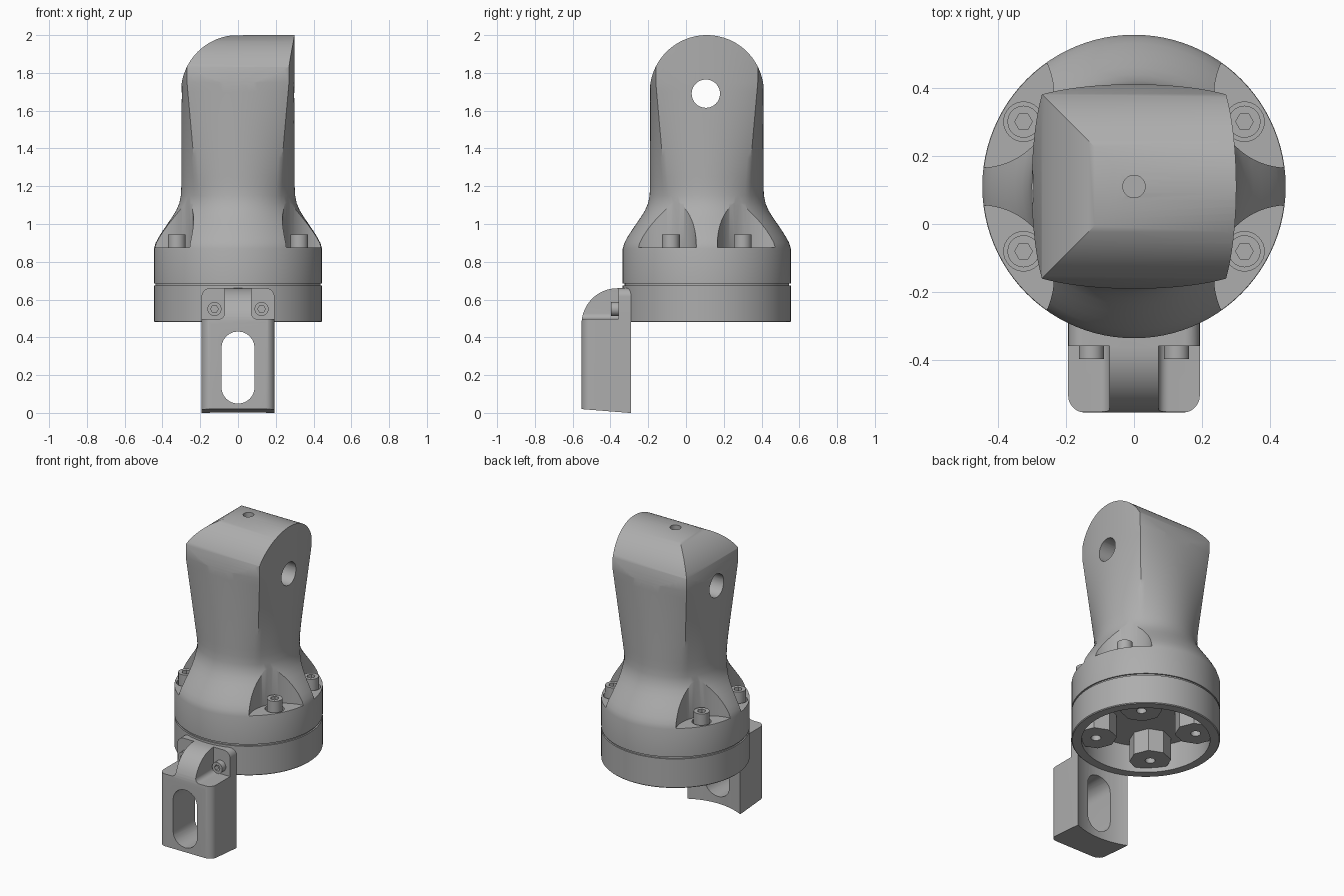
import bpy, bmesh
from math import sin, cos, tan, pi, radians

if "Cube" in bpy.data.objects:
    bpy.data.objects.remove(bpy.data.objects["Cube"])

grey = bpy.data.materials.new("machined_grey")
grey.use_nodes = True
grey.diffuse_color = (0.42, 0.42, 0.42, 1)
grey.node_tree.nodes["Principled BSDF"].inputs["Base Color"].default_value = (0.42, 0.42, 0.42, 1)

CY = 0.11          # depth position of the main axis
R = 0.445          # flange radius


def finish(name, bm):
    bmesh.ops.recalc_face_normals(bm, faces=bm.faces)
    mesh = bpy.data.meshes.new(name)
    bm.to_mesh(mesh)
    bm.free()
    mesh.materials.append(grey)
    ob = bpy.data.objects.new(name, mesh)
    bpy.context.collection.objects.link(ob)
    return ob


def loft(name, rings):
    bm = bmesh.new()
    loops = [[bm.verts.new(p) for p in ring] for ring in rings]
    for a, b in zip(loops, loops[1:]):
        for i in range(len(a)):
            j = (i + 1) % len(a)
            bm.faces.new((a[i], a[j], b[j], b[i]))
    bm.faces.new(loops[0])
    bm.faces.new(loops[-1])
    return finish(name, bm)


def prism(name, pts, axis, lo, hi):
    place = {"x": lambda a, b, h: (h, a, b),
             "y": lambda a, b, h: (a, h, b),
             "z": lambda a, b, h: (a, b, h)}[axis]
    return loft(name, [[place(a, b, h) for a, b in pts] for h in (lo, hi)])


def arc(cx, cy, r, start, end, n=12):
    steps = [radians(start + (end - start) * i / n) for i in range(n + 1)]
    return [(cx + r * cos(t), cy + r * sin(t)) for t in steps]


def circle(cx, cy, r, n=40):
    return arc(cx, cy, r, 0, 360, n)[:-1]


def box(x0, x1, y0, y1):
    return [(x0, y0), (x1, y0), (x1, y1), (x0, y1)]


def carve(ob, cutter, operation="DIFFERENCE"):
    mod = ob.modifiers.new("carve", "BOOLEAN")
    mod.operation, mod.solver, mod.object = operation, "EXACT", cutter
    bpy.context.view_layer.objects.active = ob
    bpy.ops.object.modifier_apply(modifier=mod.name)
    bpy.data.objects.remove(cutter)


def smooth(ob):
    bpy.ops.object.select_all(action="DESELECT")
    ob.select_set(True)
    bpy.context.view_layer.objects.active = ob
    bpy.ops.object.shade_smooth_by_angle(angle=radians(30))


# Main body: round hollow flange blending into a bowed square head
def body_ring(z, r, blend):
    ring = []
    for i in range(96):
        a = 2 * pi * i / 96
        off = (a + pi / 4) % (pi / 2) - pi / 4
        square = (0.30 - 0.03 * tan(off) ** 2) / cos(off)
        d = r * (1 - blend) + square * blend
        ring.append((d * cos(a), CY + d * sin(a), z))
    return ring


profile = [(0.66, 0.385), (0.48, 0.385), (0.48, 0.44), (0.485, R), (0.674, R),
           (0.674, 0.436), (0.686, 0.436), (0.686, R), (0.87, R), (0.9, 0.436),
           (0.93, 0.42), (0.965, 0.398), (1.0, 0.374), (1.035, 0.35),
           (1.07, 0.328), (1.11, 0.311), (1.15, 0.303)]
rings = [body_ring(z, r, max(0, (z - 1.1) / 0.65)) for z, r in profile]
rings += [body_ring(1.2 + 0.05 * i, 0.30, min(1, (0.1 + 0.05 * i) / 0.65)) for i in range(12)]
rings.append(body_ring(2.1, 0.30, 1))
body = loft("main_body", rings)

# Rounded crown: full arch across the depth, half arch on one side
HEAD, ZC = 0.302, 1.698
arch = [(CY + a, z) for a, z in [(-0.7, 0.2), (0.7, 0.2), (0.7, ZC)]
        + arc(0, ZC, HEAD, 0, 180, 48) + [(-0.7, ZC)]]
carve(body, prism("arch_cutter", arch, "x", -0.8, 0.8), "INTERSECT")
half = [(-0.7, 0.2), (0.7, 0.2), (0.7, 2.2), (0, 2.2)] + arc(0, ZC, HEAD, 90, 180, 24) + [(-0.7, ZC)]
carve(body, prism("half_arch_cutter", half, "y", -0.8, 0.9), "INTERSECT")

# Cross hole and top dimple
carve(body, prism("hole_cutter", circle(CY - 0.005, 1.69, 0.075), "x", -1, 1))
carve(body, prism("dimple_cutter", circle(0, CY, 0.033, 24), "z", 1.95, 2.1))


# Socket head screw along a given axis
def screw(name, a, b, r, axis, seat, top):
    ob = prism(name, circle(a, b, r, 32), axis, seat, top)
    deep = top + (seat - top) * 0.5
    out = top + (top - seat)
    carve(ob, prism("socket_cutter", circle(a, b, r * 0.55, 6), axis, deep, out))
    smooth(ob)


# Flange pockets with seated screws
for sx, side in ((-1, "right"), (1, "left")):
    for sy, end in ((-1, "front"), (1, "back")):
        carve(body, prism("pocket_cutter", circle(sx * 0.45, CY + sy * 0.27, 0.215, 64), "z", 0.875, 1.22))
        x, y = sx * 0.324, CY + sy * 0.19
        carve(body, prism("seat_cutter", circle(x, y, 0.058, 32), "z", 0.85, 0.95))
        screw(f"flange_screw_{end}_{side}", x, y, 0.047, "z", 0.84, 0.945)

        # Lugs inside the hollow flange
        lx, ly = sx * 0.212, CY + sy * 0.212
        lug = prism(f"inner_lug_{end}_{side}", circle(lx, ly, 0.125, 8), "z", 0.51, 0.67)
        carve(lug, prism("lug_hole_cutter", circle(lx, ly, 0.03, 24), "z", 0.4, 0.64))
        smooth(lug)
smooth(body)

# Front bracket: side profile trimmed by plan and front outlines
FRONT, W = -0.553, 0.193
side_shape = [(-0.2, 0.0), (-0.3, 0.0), (FRONT, 0.02), (FRONT, 0.47)]
side_shape += arc(-0.363, 0.47, 0.19, 180, 90, 16) + [(-0.2, 0.66)]
bracket = prism("front_bracket", side_shape, "x", -0.3, 0.3)
plan = [(W, -0.1), (-W, -0.1)] + arc(-W + 0.05, FRONT + 0.05, 0.05, 180, 270) \
    + arc(W - 0.05, FRONT + 0.05, 0.05, 270, 360)
carve(bracket, prism("plan_cutter", plan, "z", -0.1, 0.9), "INTERSECT")
outline = [(-W - 0.02, -0.1), (W + 0.02, -0.1), (W + 0.02, 0.5), (W, 0.5)] \
    + arc(W - 0.045, 0.615, 0.045, 0, 90) + arc(-W + 0.045, 0.615, 0.045, 90, 180) \
    + [(-W, 0.5), (-W - 0.02, 0.5)]
carve(bracket, prism("outline_cutter", outline, "y", -0.8, 0.1), "INTERSECT")
carve(bracket, prism("flange_cutter", circle(0, CY, R, 96), "z", -0.2, 1))

# Long slot through the bracket
slot = arc(0, 0.343, 0.088, 0, 180) + arc(0, 0.137, 0.088, 180, 360)
carve(bracket, prism("slot_cutter", slot, "y", -0.8, 0.1))

# Bracket screw recesses beside the central rib
for s, side in ((-1, "right"), (1, "left")):
    inner, corner = 0.072, 0.03
    recess = [(s * x, z) for x, z in [(0.3, 0.497), (0.3, 0.8), (inner, 0.8)]
              + arc(inner + corner, 0.497 + corner, corner, 180, 270, 8)]
    carve(bracket, prism("recess_cutter", recess, "y", -0.8, -0.358))
    screw(f"bracket_screw_{side}", s * 0.125, 0.55, 0.037, "y", -0.33, -0.396)
smooth(bracket)
